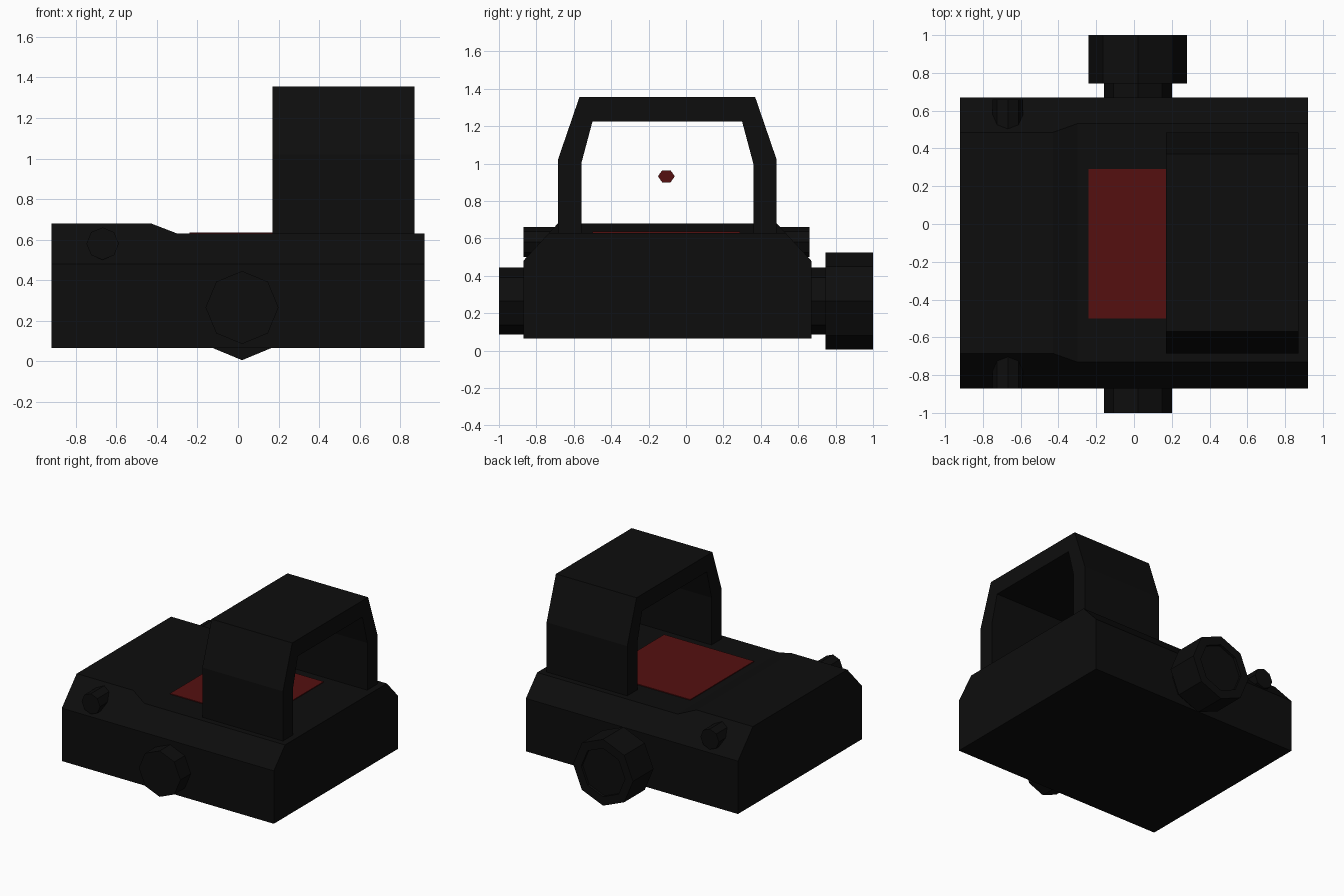
import bpy
import bmesh
import math
from mathutils import Vector

cube = bpy.data.objects.get("Cube")
if cube:
    bpy.data.objects.remove(cube, do_unlink=True)


def make_material(name, rgb):
    mat = bpy.data.materials.new(name)
    mat.use_nodes = True
    colour = (*rgb, 1)
    mat.diffuse_color = colour
    mat.node_tree.nodes["Principled BSDF"].inputs["Base Color"].default_value = colour
    return mat


BLACK = make_material("matte black", (0.004, 0.004, 0.004))
RED = make_material("dark red", (0.09, 0.005, 0.005))
MID_Y = -0.10          # centre of the housing along its width
KNOB_X, KNOB_Z = 0.02, 0.265


def finish(name, bm, mat):
    bmesh.ops.recalc_face_normals(bm, faces=bm.faces)
    mesh = bpy.data.meshes.new(name)
    bm.to_mesh(mesh)
    bm.free()
    mesh.materials.append(mat)
    obj = bpy.data.objects.new(name, mesh)
    bpy.context.collection.objects.link(obj)
    return obj


def prism(profile, axis, low, high):
    """Extrude a 2D profile (other coordinate, z) along x or y."""
    bm = bmesh.new()
    if axis == "x":
        points = [(low, a, z) for a, z in profile]
        offset = Vector((high - low, 0, 0))
    else:
        points = [(a, low, z) for a, z in profile]
        offset = Vector((0, high - low, 0))
    face = bm.faces.new([bm.verts.new(p) for p in points])
    result = bmesh.ops.extrude_face_region(bm, geom=[face], use_keep_orig=True)
    moved = [g for g in result["geom"] if isinstance(g, bmesh.types.BMVert)]
    bmesh.ops.translate(bm, verts=moved, vec=offset)
    return bm


def ring(a, z, radius, squash=1.0, sides=8):
    """Regular polygon with a corner on the horizontal axis."""
    steps = [2 * math.pi * i / sides for i in range(sides)]
    return [(a + radius * math.cos(t), z + radius * squash * math.sin(t)) for t in steps]


# Housing: stepped top, then both long upper edges sliced off
bm = prism([(-0.92, 0.065), (0.92, 0.065), (0.92, 0.63), (-0.30, 0.63),
            (-0.43, 0.68), (-0.92, 0.68)], "y", MID_Y - 0.77, MID_Y + 0.77)
for side in (-1, 1):
    cut = bmesh.ops.bisect_plane(
        bm, geom=bm.verts[:] + bm.edges[:] + bm.faces[:],
        plane_co=(0, MID_Y + side * 0.77, 0.48),
        plane_no=(0, side * 0.20, 0.185), clear_outer=True)
    rim = [g for g in cut["geom_cut"] if isinstance(g, bmesh.types.BMEdge)]
    bmesh.ops.contextual_create(bm, geom=rim)
finish("housing", bm, BLACK)

# Open hood: one half outline, mirrored into an arch
outer = [(0.585, 0.60), (0.585, 1.02), (0.47, 1.355)]
inner = [(0.40, 1.225), (0.46, 1.0), (0.46, 0.60)]
half = outer + [(-y, z) for y, z in reversed(outer)]
half += [(-y, z) for y, z in reversed(inner)] + inner
finish("hood", prism([(MID_Y + y, z) for y, z in half], "x", 0.17, 0.87), BLACK)

# Red window plate on the deck and the aiming dot inside the hood
finish("deck_window", prism([(-0.24, 0.629), (0.54, 0.629), (0.54, 0.636), (-0.24, 0.636)],
                            "y", -0.50, 0.29), RED)
finish("aiming_dot", prism(ring(MID_Y - 0.005, 0.932, 0.045, 0.82, 6), "x", 0.517, 0.523), RED)

# Adjustment stub in front, neck and large knob behind
finish("front_stub", prism(ring(KNOB_X, KNOB_Z, 0.18), "y", -1.0, -0.85), BLACK)
finish("knob_neck", prism(ring(KNOB_X, KNOB_Z, 0.18), "y", 0.65, 0.77), BLACK)
bm = prism(ring(KNOB_X, KNOB_Z, 0.26), "y", 0.745, 1.0)
cap = max(bm.faces, key=lambda f: f.calc_center_median().y)
bmesh.ops.recalc_face_normals(bm, faces=bm.faces)
bmesh.ops.inset_region(bm, faces=[cap], thickness=0.07)
walls = bmesh.ops.extrude_face_region(bm, geom=[cap])
bmesh.ops.translate(bm, vec=(0, -0.02, 0),
                    verts=[g for g in walls["geom"] if isinstance(g, bmesh.types.BMVert)])
if cap.is_valid:
    bmesh.ops.delete(bm, geom=[cap], context="FACES_ONLY")
finish("rear_knob", bm, BLACK)

# Screws standing out of the sloped edges
for label, start, end in (("front", -0.87, -0.69), ("rear", 0.49, 0.66)):
    finish(label + "_screw", prism(ring(-0.668, 0.58, 0.08), "y", start, end), BLACK)
